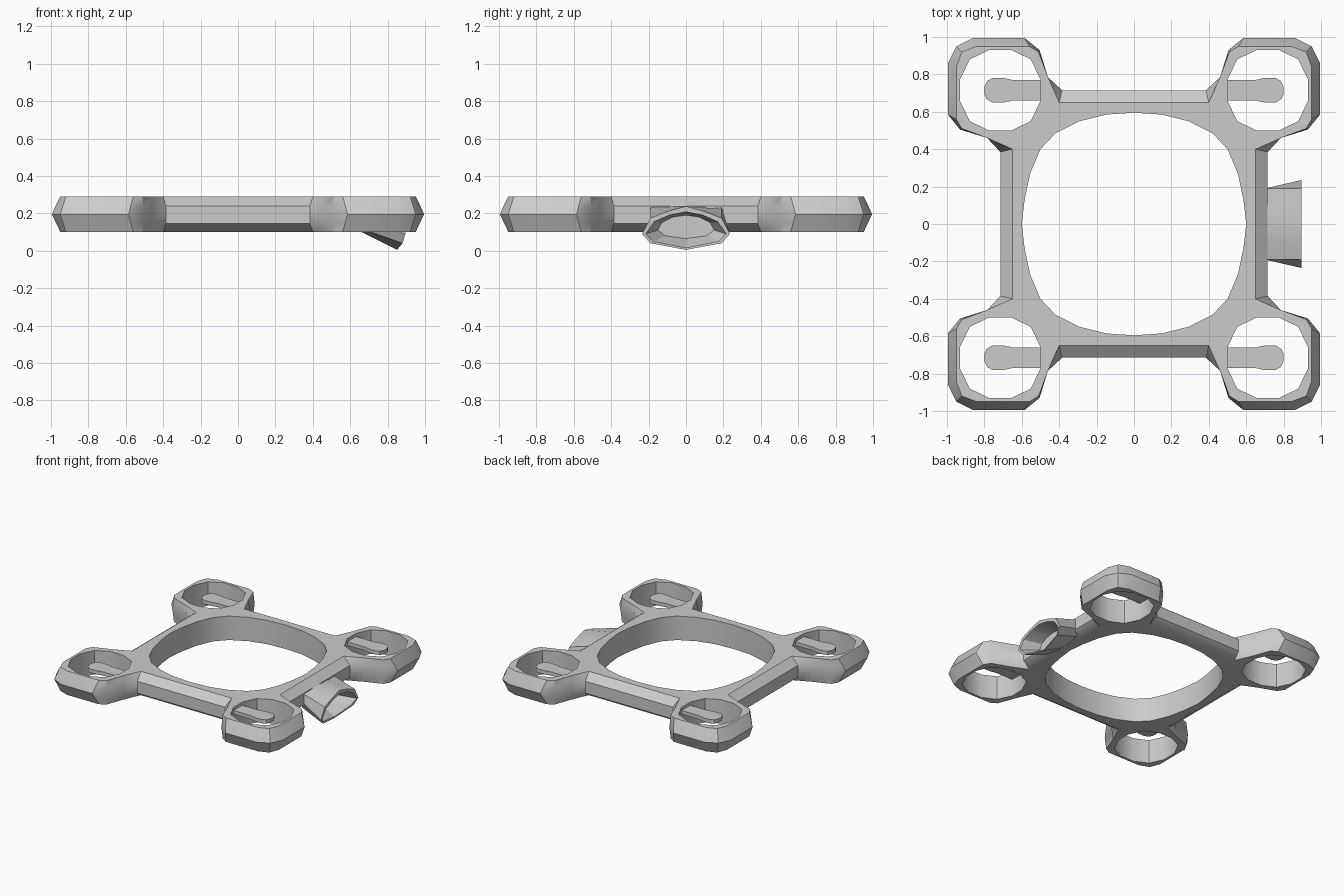
import bpy, bmesh, math

if "Cube" in bpy.data.objects:
    bpy.data.objects.remove(bpy.data.objects["Cube"], do_unlink=True)

grey = bpy.data.materials.new("plain_grey")
grey.use_nodes = True
COLOUR = (0.6, 0.6, 0.6, 1)
grey.diffuse_color = COLOUR
grey.node_tree.nodes["Principled BSDF"].inputs["Base Color"].default_value = COLOUR


def finish(name, bm, angle):
    bmesh.ops.recalc_face_normals(bm, faces=bm.faces)
    mesh = bpy.data.meshes.new(name)
    bm.to_mesh(mesh)
    bm.free()
    ob = bpy.data.objects.new(name, mesh)
    mesh.materials.append(grey)
    bpy.context.collection.objects.link(ob)
    bpy.ops.object.select_all(action='DESELECT')
    ob.select_set(True)
    bpy.context.view_layer.objects.active = ob
    bpy.ops.object.shade_smooth_by_angle(angle=math.radians(angle))
    return ob


def loft(bm, rings):
    """Join closed rings of equal length with quads; return the vertex rings."""
    loops = [[bm.verts.new(p) for p in ring] for ring in rings]
    n = len(loops[0])
    for a, b in zip(loops, loops[1:]):
        for i in range(n):
            j = (i + 1) % n
            bm.faces.new((a[i], a[j], b[j], b[i]))
    return loops


def loop_edges(bm, loop):
    return [bm.edges.get((loop[i - 1], loop[i])) for i in range(len(loop))]


def four_ways(quarter):
    """Mirror a quarter outline, running from the x axis to the y axis, round the centre."""
    half = quarter + [(-x, y) for x, y in quarter[-2::-1]]
    return half + [(x, -y) for x, y in half[-2:0:-1]]


BOTTOM, TOP = 0.10, 0.29
LEVELS = [BOTTOM, 0.145, 0.195, 0.24, TOP]
SIDE = [0, 1, 1, 1, 0]           # chamfered rail
POD = [0, 0.47, 1, 0.55, 0]      # ridged pod wall

# Frame outline, rail to corner: widest point, point at the flat faces, side shape
eighth = [((.715, .385), (.65, .40), SIDE), ((.785, .46), (.785, .46), POD),
          ((.93, .505), (.92, .51), POD), ((.995, .585), (.95, .56), POD),
          ((.995, .86), (.95, .84), POD)]
corner = [((.95, .95), (.92, .92), POD)]
quarter = eighth + corner + [(m[::-1], c[::-1], s) for m, c, s in eighth[::-1]]


def turned(p, k):
    for _ in range(k):
        p = (-p[1], p[0])
    return p


outline = [(turned(m, k), turned(c, k), s) for k in range(4) for m, c, s in quarter]
outer = []
for i, z in enumerate(LEVELS):
    outer.append([(c[0] + (m[0] - c[0]) * s[i], c[1] + (m[1] - c[1]) * s[i], z)
                  for m, c, s in outline])

# Frame: outer wall, central opening and four pod openings
bm = bmesh.new()
walls = [loft(bm, outer)]
centre_hole = four_ways([(.60, 0), (.585, .13), (.555, .27), (.50, .40),
                         (.42, .485), (.29, .55), (.15, .585), (0, .595)])
pod_hole = [(.215, .057), (.163, .165), (.06, .215)]
pod_hole += [(-x, y) for x, y in pod_hole[::-1]]
pod_hole += [(-x, -y) for x, y in pod_hole]
holes = [centre_hole] + [[(x + sx * .715, y + sy * .715) for x, y in pod_hole]
                         for sx in (1, -1) for sy in (1, -1)]
for hole in holes:
    walls.append(loft(bm, [[(x, y, z) for x, y in hole] for z in (BOTTOM, TOP)]))
for end in (0, -1):
    edges = [e for w in walls for e in loop_edges(bm, w[end])]
    bmesh.ops.triangle_fill(bm, use_beauty=True, use_dissolve=False, edges=edges)
finish("frame", bm, 35)

# Motor arms: slim bars with a rounded end inside each pod
arm_half = [(.48, .055), (.65, .055), (.70, .066), (.755, .066), (.785, .05), (.80, .02)]
arm = arm_half + [(x, -y) for x, y in arm_half[::-1]]
for sx, side in ((1, "left"), (-1, "right")):
    for sy, place in ((-1, "front"), (1, "back")):
        bm = bmesh.new()
        low, high = loft(bm, [[(sx * x, y + sy * .715, z) for x, y in arm]
                              for z in (0.235, 0.265)])
        bm.faces.new(low)
        bm.faces.new(high)
        finish(f"{place}_{side}_motor_arm", bm, 30)


def both_sides(half):
    """Mirror an (x, y, z) half ring, top to bottom, across y = 0."""
    return half + [(x, -y, z) for x, y, z in half[-2:0:-1]]


# Flared spout on the side rail: root, lip and hollow mouth
root = both_sides([(.66, 0, .24), (.66, .10, .24), (.70, .19, .235),
                   (.70, .19, .16), (.68, .17, .11), (.66, 0, .10)])
lip = both_sides([(.895, 0, .238), (.895, .10, .21), (.895, .19, .175),
                  (.895, .235, .09), (.88, .19, .04), (.85, 0, .005)])
inner_lip = both_sides([(.895, 0, .208), (.895, .09, .19), (.895, .17, .155),
                        (.893, .215, .09), (.875, .175, .05), (.848, 0, .015)])
throat = both_sides([(.76, 0, .19), (.76, .07, .18), (.76, .13, .15),
                     (.76, .15, .11), (.76, .11, .08), (.76, 0, .065)])
bm = bmesh.new()
rings = loft(bm, [root, lip, inner_lip, throat])
bm.faces.new(rings[0])
bm.faces.new(rings[-1])
finish("side_spout", bm, 20)
